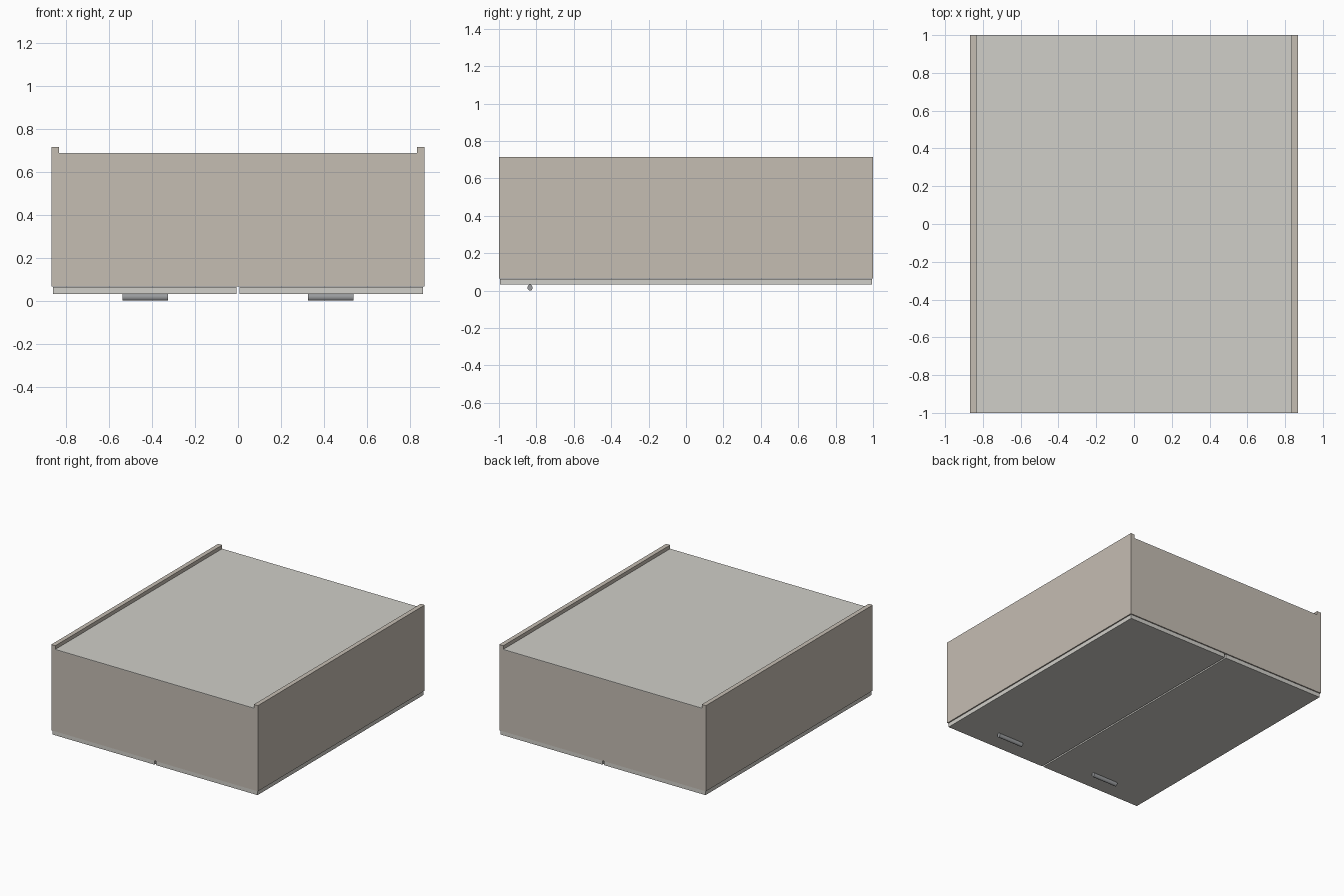
import bpy, bmesh, math

if "Cube" in bpy.data.objects:
    bpy.data.objects.remove(bpy.data.objects["Cube"])

W, D = 0.867, 1.0            # half width and half length
Z0, Z1, ZB = 0.065, 0.715, 0.687
T = 0.034                    # board thickness


def material(name, rgb):
    m = bpy.data.materials.new(name)
    m.diffuse_color = (*rgb, 1)
    m.use_nodes = True
    m.node_tree.nodes["Principled BSDF"].inputs["Base Color"].default_value = m.diffuse_color
    return m


carcass_mat = material("carcass_board", (0.56, 0.51, 0.45))
panel_mat = material("light_board", (0.63, 0.62, 0.58))
handle_mat = material("handle_metal", (0.32, 0.33, 0.34))


def finish(name, bm, mat):
    bmesh.ops.recalc_face_normals(bm, faces=bm.faces)
    me = bpy.data.meshes.new(name)
    bm.to_mesh(me)
    bm.free()
    ob = bpy.data.objects.new(name, me)
    bpy.context.collection.objects.link(ob)
    me.materials.append(mat)
    return ob


def box(name, x, y, z, mat):
    bm = bmesh.new()
    bmesh.ops.create_cube(bm, size=1)
    for v in bm.verts:
        v.co = [r[0] if c < 0 else r[1] for c, r in zip(v.co, (x, y, z))]
    return finish(name, bm, mat)


# Carcass: notched profile extruded along the length, side rails stand proud
B = ZB - 0.006
profile = [(-W, Z0), (W, Z0), (W, Z1), (W - T, Z1), (W - T, B),
           (-W + T, B), (-W + T, Z1), (-W, Z1)]
bm = bmesh.new()
face = bm.faces.new([bm.verts.new((x, -D, z)) for x, z in profile])
ext = bmesh.ops.extrude_face_region(bm, geom=[face], use_keep_orig=True)
bmesh.ops.translate(bm, vec=(0, 2 * D, 0),
                    verts=[g for g in ext["geom"] if isinstance(g, bmesh.types.BMVert)])
carcass = finish("carcass", bm, carcass_mat)

# Hollow interior, open towards the doors
cutter = box("interior_cutter", (-W + T, W - T), (-D + T, D - T), (0, B - 0.01), carcass_mat)
cutter.hide_render = True
cutter.hide_viewport = True
cut = carcass.modifiers.new("hollow", 'BOOLEAN')
cut.operation = 'DIFFERENCE'
cut.solver = 'EXACT'
cut.object = cutter

# Thin recessed back panel
box("back_panel", (-W + T, W - T), (-D, D), (B, ZB), panel_mat)

# Pair of doors with bar handles
for side, s in (("left", -1), ("right", 1)):
    box(side + "_door", sorted((s * 0.006, s * 0.86)), (-0.994, 0.994), (0.032, 0.063), panel_mat)

    bm = bmesh.new()
    bmesh.ops.create_cone(bm, cap_ends=True, segments=24, radius1=0.0165,
                          radius2=0.0165, depth=0.21)
    for v in bm.verts:
        x, y, z = v.co
        v.co = (s * 0.431 + z, -0.834 + y * 0.8, 0.0165 + x)
    handle = finish(side + "_handle", bm, handle_mat)
    for p in handle.data.polygons:
        p.use_smooth = len(p.vertices) == 4
